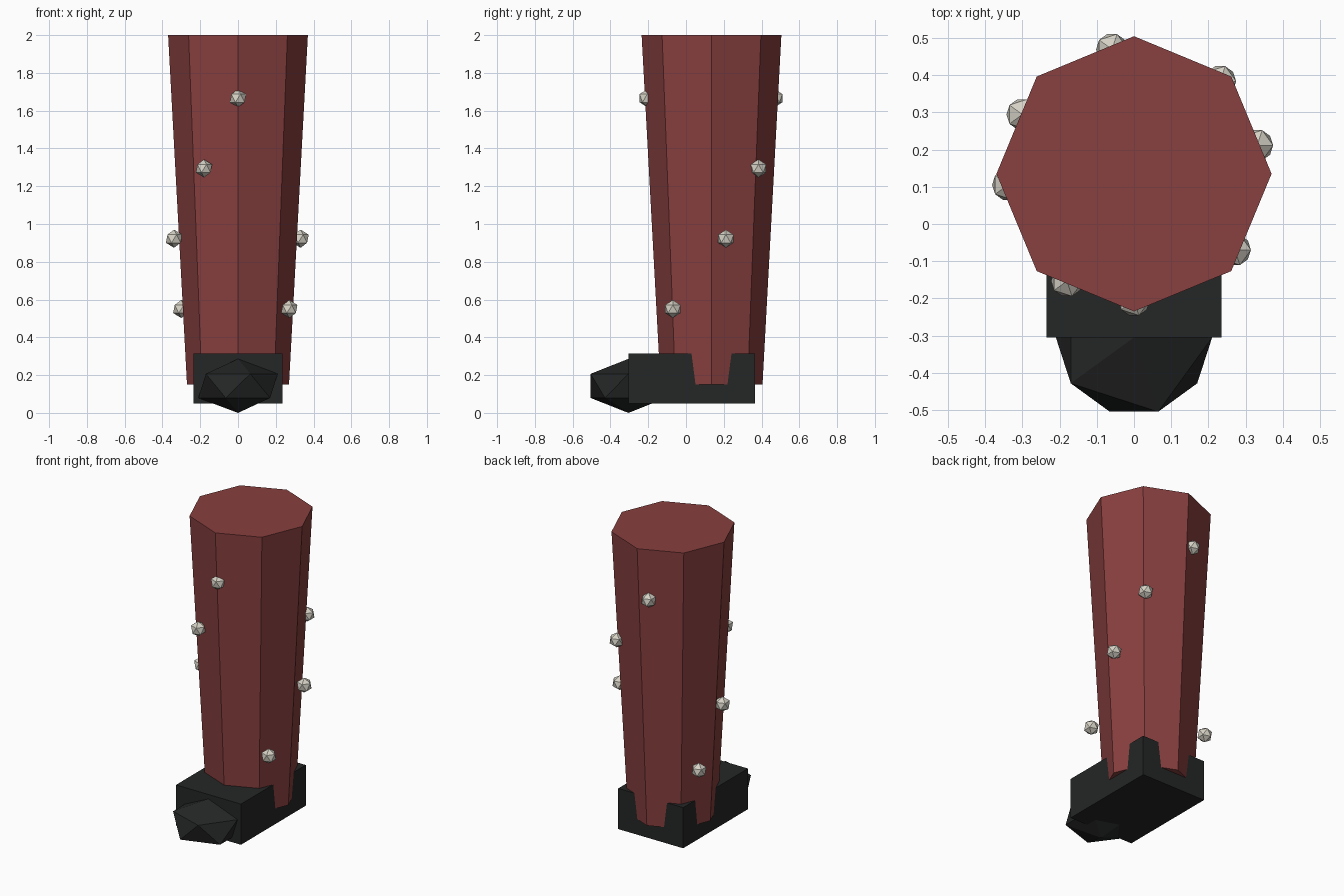
import bpy
from math import cos, sin, radians

cube = bpy.data.objects.get("Cube")
if cube:
    bpy.data.objects.remove(cube, do_unlink=True)


def material(name, rgb):
    mat = bpy.data.materials.new(name)
    mat.use_nodes = True
    mat.diffuse_color = (*rgb, 1)
    mat.node_tree.nodes["Principled BSDF"].inputs["Base Color"].default_value = (*rgb, 1)
    return mat


def finish(name, mat, scale=(1, 1, 1)):
    obj = bpy.context.object
    obj.name = name
    obj.scale = scale
    obj.data.materials.append(mat)
    return obj


maroon = material("maroon cloth", (0.25, 0.05, 0.05))
black = material("black leather", (0.018, 0.019, 0.019))
bone = material("pale stud", (0.67, 0.64, 0.56))

LEG_Y = 0.135

# Tapered eight-sided leg, with corners on the x and y axes
bpy.ops.mesh.primitive_cone_add(vertices=8, radius1=0.27, radius2=0.37,
                                depth=1.85, location=(0, LEG_Y, 1.075))
finish("leg", maroon)

# Boot block
bpy.ops.mesh.primitive_cube_add(size=1, location=(0, 0.03, 0.182))
finish("boot", black, (0.47, 0.67, 0.266))

# Faceted toe cap
bpy.ops.mesh.primitive_ico_sphere_add(subdivisions=1, radius=1,
                                      location=(0, -0.305, 0.143))
finish("toe_cap", black, (0.235, 0.235, 0.143))

# Studs wind around the leg, rising in runs of four
for i, angle in enumerate((-37, 13, 47, 100, 152, 185, 238, 270)):
    a = radians(angle)
    bpy.ops.mesh.primitive_ico_sphere_add(
        subdivisions=1, radius=0.048,
        location=(0.34 * cos(a), LEG_Y + 0.34 * sin(a), 0.55 + 0.372 * (i % 4)))
    finish(f"stud_{i + 1}", bone)
